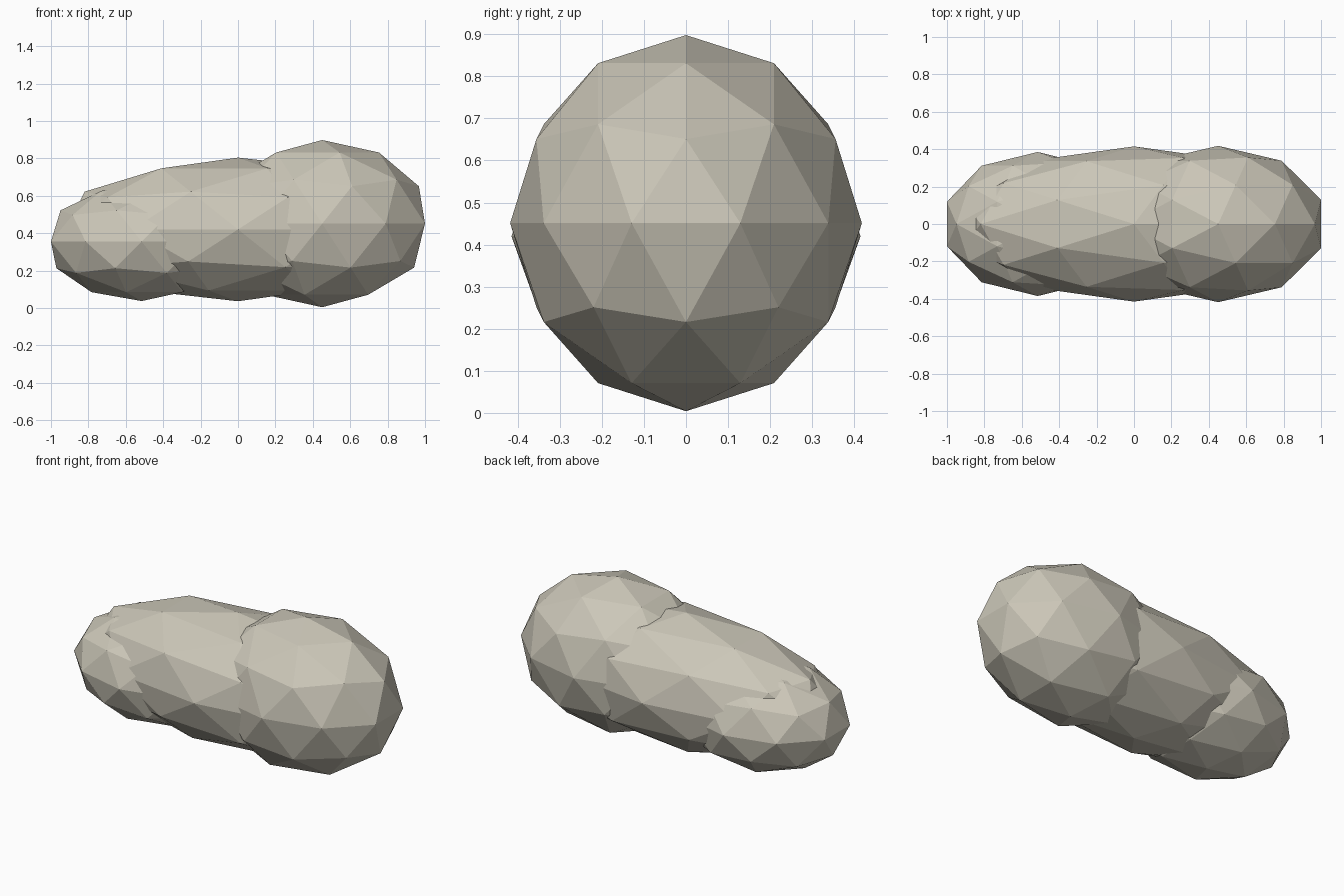
import bpy

if "Cube" in bpy.data.objects:
    bpy.data.objects.remove(bpy.data.objects["Cube"])

# One stone colour for the whole form
stone = bpy.data.materials.new("pale_stone")
stone.diffuse_color = (0.60, 0.57, 0.48, 1.0)
stone.use_nodes = True
stone.node_tree.nodes["Principled BSDF"].inputs["Base Color"].default_value = stone.diffuse_color


def lobe(name, centre, radii):
    """Flat-faced low-poly ellipsoid."""
    bpy.ops.mesh.primitive_ico_sphere_add(subdivisions=2, radius=1, location=centre)
    ob = bpy.context.object
    ob.name = name
    ob.scale = radii
    bpy.ops.object.transform_apply(location=False, rotation=False, scale=True)
    ob.data.materials.append(stone)
    bpy.ops.object.shade_flat()
    return ob


# Long middle, large right end and smaller left end, overlapping
lobe("middle_lobe", (0.0, 0.0, 0.42), (0.964, 0.415, 0.384))
lobe("large_end_lobe", (0.45, 0.0, 0.451), (0.578, 0.418, 0.447))
lobe("small_end_lobe", (-0.515, 0.0, 0.355), (0.51, 0.385, 0.318))
